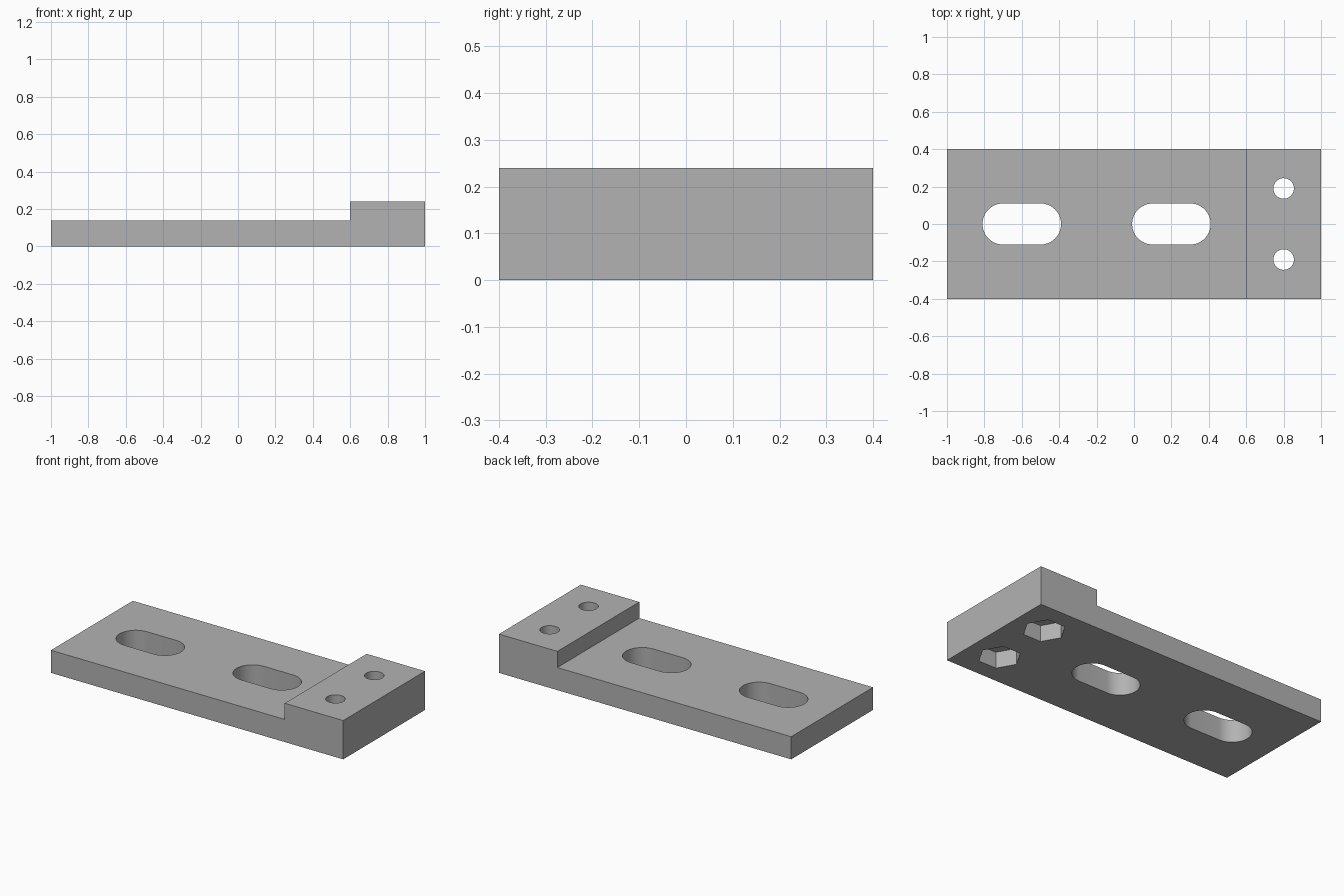
import bpy
import bmesh
from math import cos, sin, pi

if "Cube" in bpy.data.objects:
    bpy.data.objects.remove(bpy.data.objects["Cube"], do_unlink=True)

grey = bpy.data.materials.new("plain_grey")
grey.use_nodes = True
colour = (0.45, 0.45, 0.45, 1)
grey.diffuse_color = colour
grey.node_tree.nodes["Principled BSDF"].inputs["Base Color"].default_value = colour


def prism(name, points, offset):
    """Extrude a closed outline of 3D points along an offset."""
    bm = bmesh.new()
    face = bm.faces.new([bm.verts.new(p) for p in points])
    new = bmesh.ops.extrude_face_region(bm, geom=[face])["geom"]
    bmesh.ops.translate(bm, vec=offset,
                        verts=[v for v in new if isinstance(v, bmesh.types.BMVert)])
    bmesh.ops.recalc_face_normals(bm, faces=bm.faces)
    mesh = bpy.data.meshes.new(name)
    bm.to_mesh(mesh)
    bm.free()
    mesh.materials.append(grey)
    obj = bpy.data.objects.new(name, mesh)
    bpy.context.collection.objects.link(obj)
    return obj


def rounded(x, y, radius, sides, z, half_straight=0):
    """Regular polygon outline, stretched along x into a slot if asked."""
    points = []
    steps = sides // 2
    if half_straight:
        for side, start in ((1, -pi / 2), (-1, pi / 2)):
            for i in range(steps + 1):
                a = start + pi * i / steps
                points.append((x + side * half_straight + radius * cos(a),
                               y + radius * sin(a), z))
    else:
        for i in range(sides):
            a = 2 * pi * i / sides
            points.append((x + radius * cos(a), y + radius * sin(a), z))
    return points


def cut(target, cutter):
    cutter.hide_render = True
    mod = target.modifiers.new(cutter.name, "BOOLEAN")
    mod.operation = "DIFFERENCE"
    mod.solver = "EXACT"
    mod.object = cutter
    bpy.context.view_layer.objects.active = target
    bpy.ops.object.modifier_apply(modifier=mod.name)
    bpy.data.objects.remove(cutter, do_unlink=True)


# Stepped plate from its side profile
profile = [(-1, 0), (1, 0), (1, 0.24), (0.6, 0.24), (0.6, 0.14), (-1, 0.14)]
plate = prism("stepped_plate", [(x, -0.4, z) for x, z in profile], (0, 0.8, 0))

# Two long adjustment slots
for x in (-0.6, 0.2):
    cut(plate, prism("slot_cutter", rounded(x, 0, 0.11, 48, -0.1, 0.1), (0, 0, 0.5)))

# Bolt holes with hexagonal nut pockets underneath
for y in (-0.19, 0.19):
    cut(plate, prism("bolt_hole_cutter", rounded(0.8, y, 0.055, 40, -0.1), (0, 0, 0.5)))
    cut(plate, prism("nut_pocket_cutter", rounded(0.8, y, 0.12, 6, -0.1), (0, 0, 0.2)))

# Smooth slot and hole walls, sharp edges elsewhere
bpy.ops.object.select_all(action="DESELECT")
plate.select_set(True)
bpy.context.view_layer.objects.active = plate
bpy.ops.object.shade_smooth_by_angle(angle=pi / 6)
